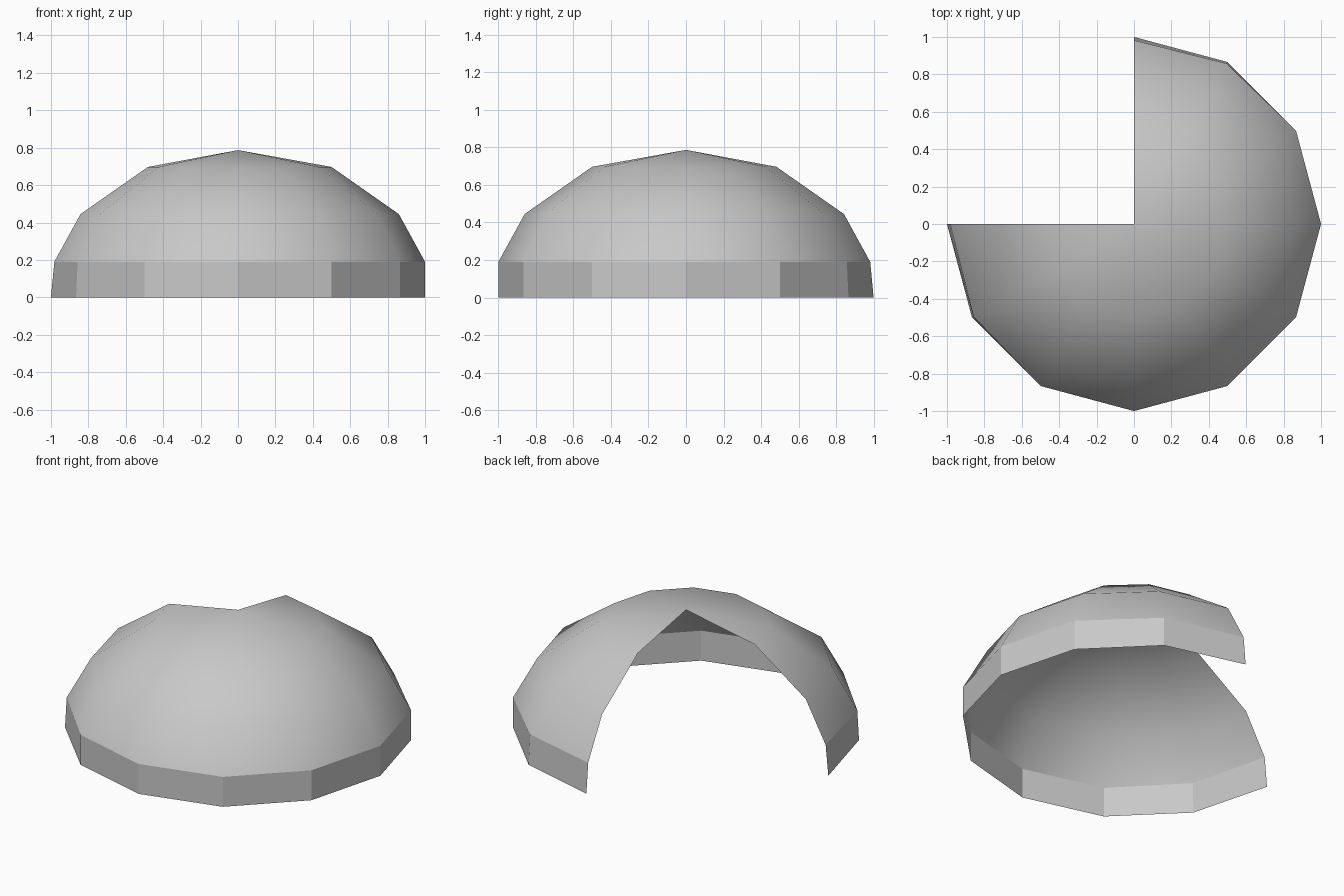
import bpy, bmesh
from math import radians, cos, sin

cube = bpy.data.objects.get("Cube")
if cube:
    bpy.data.objects.remove(cube)

# One plain grey for the whole canopy
grey = bpy.data.materials.new("canopy_grey")
grey.use_nodes = True
colour = (0.58, 0.58, 0.58, 1)
grey.diffuse_color = colour
bsdf = next(n for n in grey.node_tree.nodes if n.type == 'BSDF_PRINCIPLED')
bsdf.inputs["Base Color"].default_value = colour

# Profile from the foot up to the last ring: radius, height
PROFILE = [(1.0, 0.0), (1.0, 0.19), (0.86, 0.445), (0.5, 0.697)]
APEX = 0.787
GORES = 9          # nine of twelve gores, leaving one open quarter
START = -180

bm = bmesh.new()
rings = []
for level, (radius, height) in enumerate(PROFILE):
    ring = []
    for i in range(GORES + 1):
        # The seams beside the opening lean slightly inward
        from_end = min(i, GORES - i)
        lean = (0.018, 0.01)[from_end] if level and from_end < 2 else 0
        r, a = radius - lean, radians(START + 30 * i)
        ring.append(bm.verts.new((r * cos(a), r * sin(a), height)))
    rings.append(ring)
apex = bm.verts.new((0, 0, APEX))

# Wall band and sloping gores
for low, high in zip(rings, rings[1:]):
    for i in range(GORES):
        bm.faces.new((low[i], low[i + 1], high[i + 1], high[i]))
# Crown triangles
for i in range(GORES):
    bm.faces.new((rings[-1][i], rings[-1][i + 1], apex))

# Smooth gores, with crisp edges around the wall band
for f in bm.faces:
    f.smooth = True
for e in bm.edges:
    e.smooth = min(v.co.z for v in e.verts) > 0.2 or max(v.co.z for v in e.verts) > 0.2

mesh = bpy.data.meshes.new("dome_canopy")
bm.to_mesh(mesh)
bm.free()
mesh.materials.append(grey)
dome = bpy.data.objects.new("dome_canopy", mesh)
bpy.context.collection.objects.link(dome)
